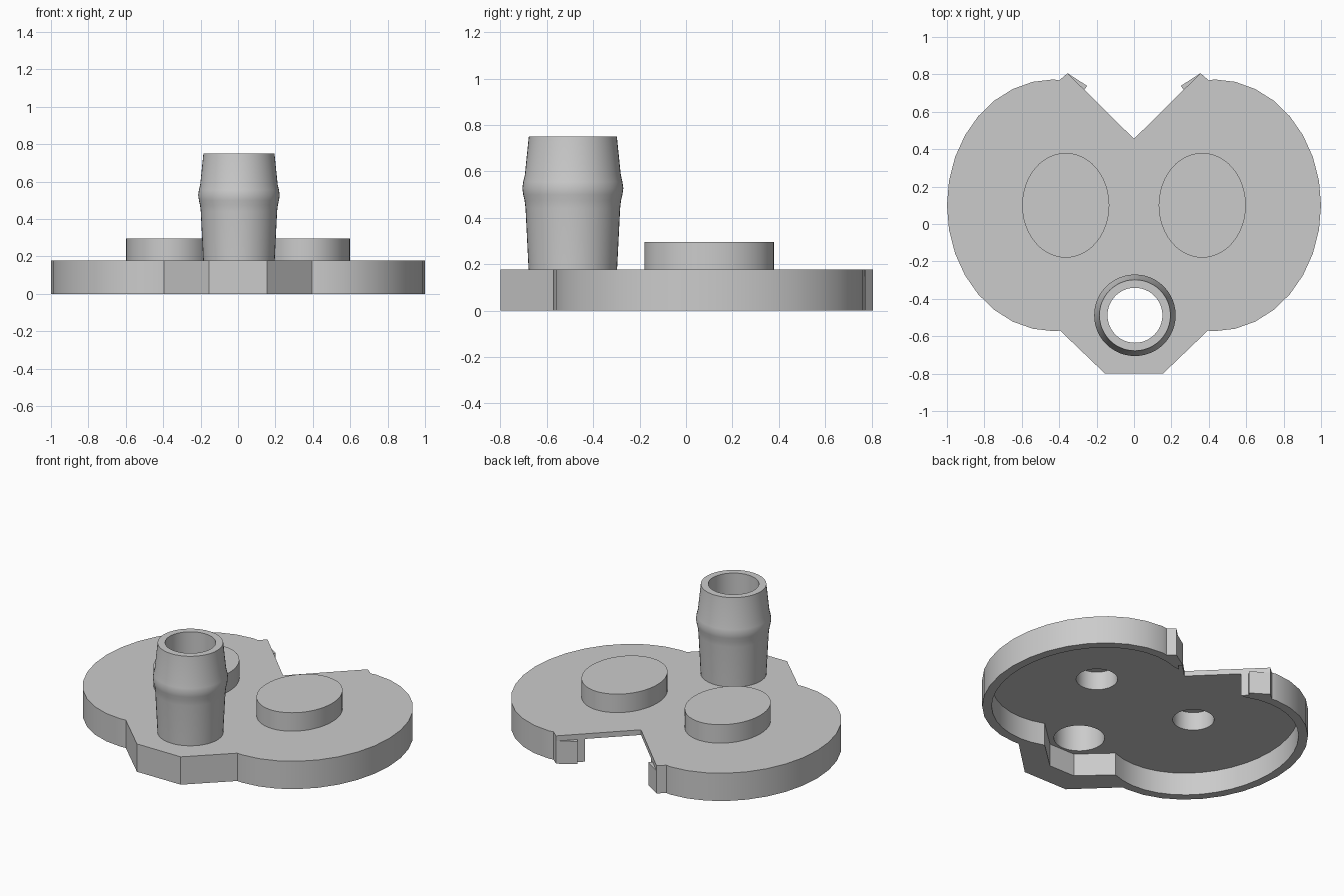
import bpy, bmesh
from math import cos, sin, pi, radians

old = bpy.data.objects.get("Cube")
if old:
    bpy.data.objects.remove(old, do_unlink=True)

grey = bpy.data.materials.new("light_grey")
grey.use_nodes = True
grey.diffuse_color = (0.6, 0.6, 0.6, 1)
grey.node_tree.nodes["Principled BSDF"].inputs["Base Color"].default_value = (0.6, 0.6, 0.6, 1)

TOP, CEILING = 0.178, 0.145
LOBE = (0.43, 0.1)
PORT, PORT_R = (0.005, -0.488), 0.147
BUTTON = (0.365, 0.1)


def make(name, bm):
    bmesh.ops.recalc_face_normals(bm, faces=bm.faces[:])
    mesh = bpy.data.meshes.new(name)
    bm.to_mesh(mesh)
    bm.free()
    mesh.materials.append(grey)
    obj = bpy.data.objects.new(name, mesh)
    bpy.context.collection.objects.link(obj)
    return obj


def arc(centre, rx, ry, start, end, steps):
    angles = [radians(start + (end - start) * i / steps) for i in range(steps + 1)]
    return [(centre[0] + rx * cos(a), centre[1] + ry * sin(a)) for a in angles]


def prism(name, points, z0, z1):
    bm = bmesh.new()
    face = bm.faces.new([bm.verts.new((x, y, z0)) for x, y in points])
    ext = bmesh.ops.extrude_face_region(bm, geom=[face])
    for v in ext["geom"]:
        if isinstance(v, bmesh.types.BMVert):
            v.co.z = z1
    return make(name, bm)


def ellipse_prism(name, centre, rx, ry, z0, z1):
    return prism(name, arc(centre, rx, ry, 0, 360, 48)[:-1], z0, z1)


def lathe(name, centre, profile, n=48):
    bm = bmesh.new()
    rings = [[bm.verts.new((centre[0] + r * cos(2 * pi * i / n),
                            centre[1] + r * sin(2 * pi * i / n), z))
              for i in range(n)] for r, z in profile]
    for k, ring in enumerate(rings):
        above = rings[(k + 1) % len(rings)]
        for i in range(n):
            j = (i + 1) % n
            bm.faces.new((ring[i], ring[j], above[j], above[i]))
    return make(name, bm)


def cut(obj, cutter):
    mod = obj.modifiers.new("cut", 'BOOLEAN')
    mod.operation, mod.solver, mod.object = 'DIFFERENCE', 'EXACT', cutter
    bpy.context.view_layer.objects.active = obj
    bpy.ops.object.modifier_apply(modifier=mod.name)


def mirrored(half):
    return half + [(-x, y) for x, y in reversed(half)]


# Two-lobed base with a V notch at the back and a flat nose at the front
half = [(0.155, -0.8), (0.395, -0.57)] + arc(LOBE, 0.57, 0.673, -90, 90, 16)
half += [(0.40, 0.768), (0.355, 0.806)]
base = prism("base", mirrored(half)[:len(half)] + [(0, 0.455)] + mirrored(half)[len(half):], 0, TOP)

# Hollow underside, open at the notch
inner = [(0.09, -0.65)] + arc(LOBE, 0.515, 0.618, -108.4, 108.4, 24)
cavity = prism("cavity_cutter", mirrored(inner), -0.1, CEILING)
port_hole = ellipse_prism("port_cutter", PORT, PORT_R, PORT_R, 0.05, 0.4)
cut(base, cavity)
cut(base, port_hole)
parts, cutters = [base], [cavity, port_hole]

for side, label in ((1, "left"), (-1, "right")):
    # Raised oval button, hollow from below
    centre = (side * BUTTON[0], BUTTON[1])
    button = ellipse_prism(label + "_button", centre, 0.233, 0.28, TOP - 0.01, 0.296)
    recess = ellipse_prism(label + "_recess_cutter", centre, 0.12, 0.12, 0.05, 0.262)
    cut(base, recess)
    cut(button, recess)
    # End tab of the rim, projecting into the notch under the plate
    tab = prism(label + "_rim_tab",
                [(side * x, y) for x, y in ((0.355, 0.806), (0.25, 0.738), (0.268, 0.715), (0.275, 0.726))],
                0, CEILING)
    parts += [button, tab]
    cutters.append(recess)

# Barbed hose connector
profile = [(PORT_R, 0.16), (0.19, 0.16), (0.204, 0.44), (0.208, 0.475), (0.214, 0.5),
           (0.218, 0.528), (0.214, 0.555), (0.207, 0.585), (0.19, 0.75), (PORT_R, 0.75)]
parts.append(lathe("hose_barb", PORT, profile))

for cutter in cutters:
    bpy.data.objects.remove(cutter, do_unlink=True)

bpy.ops.object.select_all(action='DESELECT')
for obj in parts:
    obj.select_set(True)
bpy.context.view_layer.objects.active = base
bpy.ops.object.shade_smooth_by_angle(angle=radians(30))
